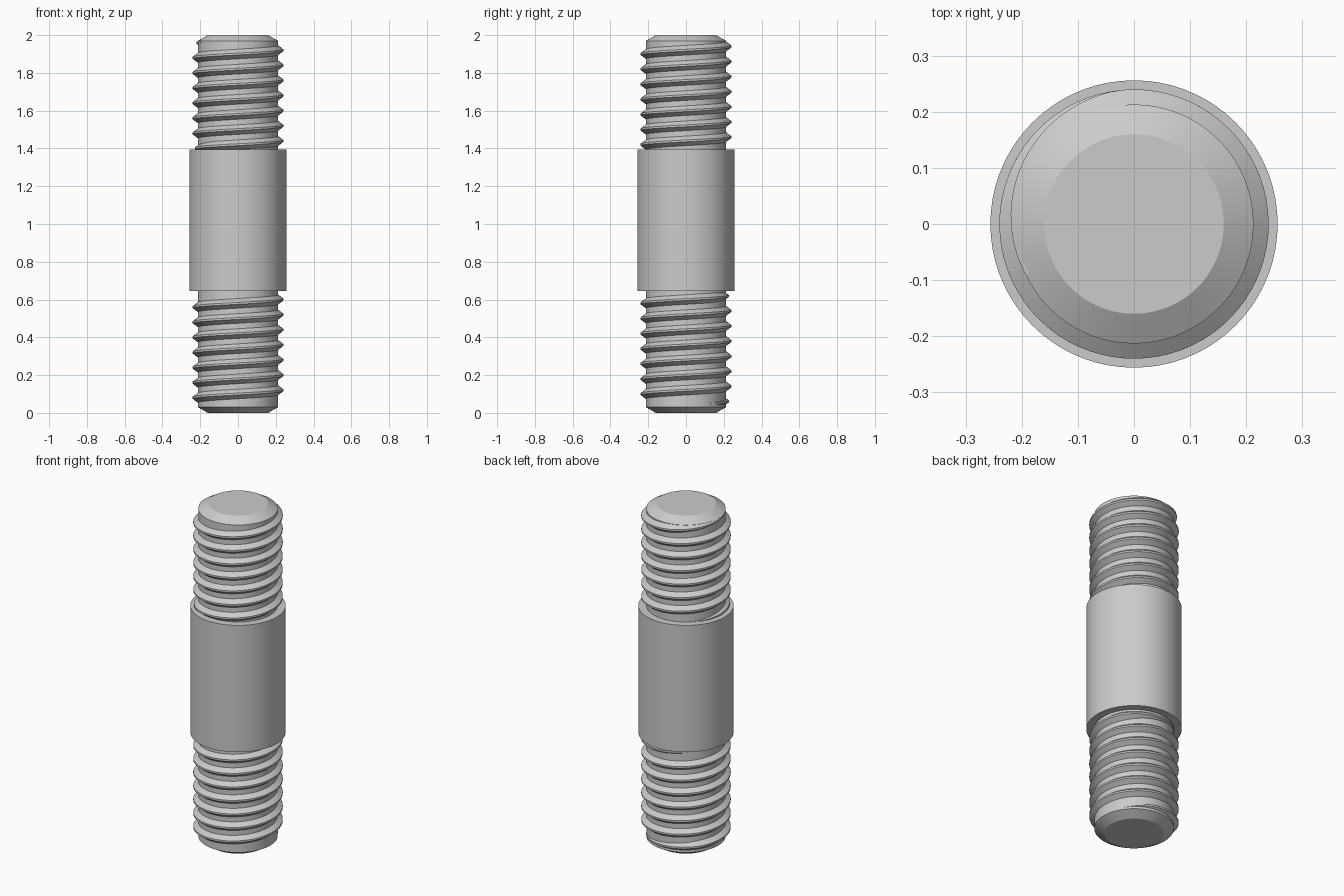
import bpy, bmesh, math

if "Cube" in bpy.data.objects:
    bpy.data.objects.remove(bpy.data.objects["Cube"])

steel = bpy.data.materials.new("grey steel")
steel.diffuse_color = (0.6, 0.6, 0.6, 1)
steel.use_nodes = True
steel.node_tree.nodes["Principled BSDF"].inputs["Base Color"].default_value = steel.diffuse_color

CORE_R, CREST_R, PITCH, SEG = 0.213, 0.24, 0.08, 72


def finish(name, bm):
    bmesh.ops.recalc_face_normals(bm, faces=bm.faces)
    mesh = bpy.data.meshes.new(name)
    bm.to_mesh(mesh)
    bm.free()
    mesh.materials.append(steel)
    obj = bpy.data.objects.new(name, mesh)
    bpy.context.collection.objects.link(obj)
    bpy.context.view_layer.objects.active = obj
    obj.select_set(True)
    bpy.ops.object.shade_smooth_by_angle(angle=math.radians(25))
    obj.select_set(False)


def bridge(bm, a, b):
    n = len(a)
    for i in range(n):
        bm.faces.new((a[i], a[(i + 1) % n], b[(i + 1) % n], b[i]))


def lathe(name, profile):
    """Closed solid of revolution from (radius, height) points."""
    bm = bmesh.new()
    rings = [[bm.verts.new((r * math.cos(2 * math.pi * i / SEG),
                            r * math.sin(2 * math.pi * i / SEG), z))
              for i in range(SEG)] for r, z in profile]
    for a, b in zip(rings, rings[1:]):
        bridge(bm, a, b)
    bm.faces.new(rings[0])
    bm.faces.new(rings[-1])
    finish(name, bm)


def thread(name, z0, start, end, fade_in, fade_out):
    """Right-hand helical ridge; start, end and fades are in turns."""
    bm = bmesh.new()
    steps = round((end - start) * SEG)
    sections = []
    for i in range(steps + 1):
        t = start + (end - start) * i / steps
        k = max(0.02, min(1, (t - start) / fade_in, (end - t) / fade_out))
        crest = CORE_R + (CREST_R - CORE_R) * k
        foot = CORE_R - 0.006
        c, s = math.cos(2 * math.pi * t), math.sin(2 * math.pi * t)
        half = 0.007 + 0.023 * k
        section = ((foot, -half), (crest, -0.005), (crest, 0.005), (foot, half))
        sections.append([bm.verts.new((r * c, r * s, z0 + PITCH * t + dz))
                         for r, dz in section])
    for a, b in zip(sections, sections[1:]):
        bridge(bm, a, b)
    bm.faces.new(sections[0])
    bm.faces.new(sections[-1])
    finish(name, bm)


# Chamfered rod through the whole length
lathe("rod_core", [(0.16, 0), (CORE_R, 0.031), (CORE_R, 1.969), (0.16, 2)])

# Plain middle shank
lathe("middle_shank", [(0.256, 0.645), (0.256, 1.395)])

# Threads on both ends, fading into the rod
thread("lower_thread", 0.04, 0.1, 7.4, 0.3, 0.3)
thread("upper_thread", 1.44, -0.65, 6.57, 0.3, 0.3)
